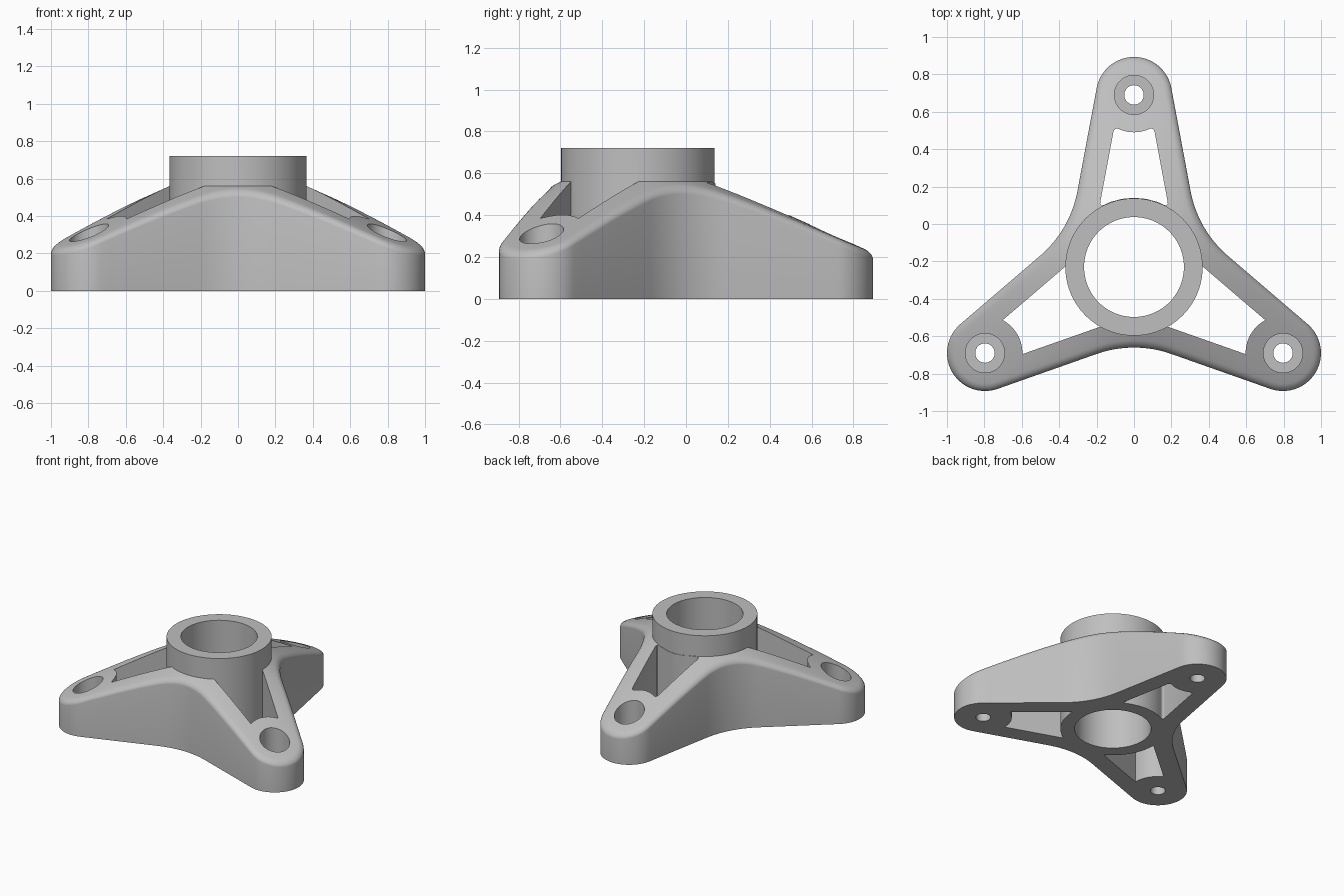
import bpy, bmesh, math
from mathutils import Matrix, Vector

cube = bpy.data.objects.get("Cube")
if cube:
    bpy.data.objects.remove(cube, do_unlink=True)

# Main dimensions
HUB_Y, REACH = -0.23, 0.92
HUB_R, BORE_R, HUB_TOP = 0.367, 0.267, 0.72
ARM_R, TIP_R, WEB_R = 0.372, 0.203, 0.6
WALL, BOSS_R, EDGE = 0.131, 0.2, 0.04
TAPER = math.asin((ARM_R - TIP_R) / REACH)
ARM_ANGLES = [math.radians(a) for a in (90, 210, 330)]
LEAN = math.pi / 2 - TAPER
NORMAL = Vector((math.cos(LEAN), math.sin(LEAN)))
ALONG = Vector((NORMAL.y, -NORMAL.x))

metal = bpy.data.materials.new("plain grey")
metal.use_nodes = True
GREY = (0.52, 0.52, 0.52, 1)
metal.diffuse_color = GREY
bsdf = metal.node_tree.nodes["Principled BSDF"]
bsdf.inputs["Base Color"].default_value = GREY
bsdf.inputs["Roughness"].default_value = 0.6


def polar(r, a):
    return Vector((r * math.cos(a), r * math.sin(a)))


def spin(p, a):
    return Matrix.Rotation(a, 2) @ p


def make_object(name, bm):
    bmesh.ops.recalc_face_normals(bm, faces=bm.faces)
    mesh = bpy.data.meshes.new(name)
    bm.to_mesh(mesh)
    bm.free()
    mesh.materials.append(metal)
    ob = bpy.data.objects.new(name, mesh)
    bpy.context.collection.objects.link(ob)
    return ob


def prism(name, points, z0, z1, rounding=0):
    bm = bmesh.new()
    low = [bm.verts.new((p.x, p.y, z0)) for p in points]
    face = bm.faces.new(low)
    moved = bmesh.ops.extrude_face_region(bm, geom=[face])["geom"]
    for v in moved:
        if isinstance(v, bmesh.types.BMVert):
            v.co.z = z1
    bmesh.ops.recalc_face_normals(bm, faces=bm.faces)
    if rounding:
        corners = [e for e in bm.edges
                   if abs(e.verts[0].co.z - e.verts[1].co.z) > 0.1
                   and e.calc_face_angle() > 0.8]
        bmesh.ops.bevel(bm, geom=corners, offset=rounding, segments=5,
                        profile=0.5, affect='EDGES')
    return make_object(name, bm)


def disc(center, r, n):
    return [center + polar(r, math.tau * i / n) for i in range(n)]


def combine(target, other, operation):
    mod = target.modifiers.new(operation.lower(), 'BOOLEAN')
    mod.object, mod.operation, mod.solver = other, operation, 'EXACT'
    bpy.context.view_layer.objects.active = target
    bpy.ops.object.modifier_apply(modifier=mod.name)
    bpy.data.objects.remove(other, do_unlink=True)


def half_arm(t):
    """Half outline from the web middle to the tip, moved inwards by t."""
    web = polar((ARM_R + WEB_R) / math.cos(math.pi / 3 - LEAN), math.pi / 3)
    tip = Vector((REACH, 0))
    pts = [web - polar(WEB_R + t, math.pi / 3 + (LEAN - math.pi / 3) * i / 8)
           for i in range(9)]
    start, end = pts[-1], tip + polar(TIP_R - t, LEAN)
    pts += [start.lerp(end, i / 12) for i in range(1, 12)]
    pts += [tip + polar(TIP_R - t, LEAN * (1 - i / 14)) for i in range(15)]
    return pts


def outline(t):
    upper = half_arm(t)
    lower = [Vector((p.x, -p.y)) for p in upper]
    arm = lower + upper[-2:0:-1]
    return [spin(p, a) for a in ARM_ANGLES for p in arm]


def slope(p):
    return 0.56 - 0.45 * (p.length - HUB_R)


# Body: three tapered arms under a conical top with a rounded rim
bm = bmesh.new()
layers = [(0, None)]
for i in range(7):
    a = math.pi / 2 * i / 6
    layers.append((EDGE * (1 - math.cos(a)), 0.75 * EDGE * (1 - math.sin(a))))
layers += [(t, 0) for t in (0.08, 0.13, 0.2)]
rings = []
for t, drop in layers:
    rings.append([bm.verts.new((p.x, p.y, 0 if drop is None else slope(p) - drop))
                  for p in outline(t)])
count = len(rings[0])
for a, b in zip(rings, rings[1:]):
    for i in range(count):
        j = (i + 1) % count
        bm.faces.new((a[i], a[j], b[j], b[i]))
bm.faces.new(rings[0])

# Close the top by stepping across each arm
top, per_arm = rings[-1], count // 3
for k in range(3):
    first, last = k * per_arm, (k + 1) * per_arm
    for i in range(per_arm // 2):
        quad = [top[first + i], top[first + i + 1],
                top[(last - i - 1) % count], top[(last - i) % count]]
        bm.faces.new(list(dict.fromkeys(quad)))
bm.faces.new([top[k * per_arm] for k in range(3)])
bracket = make_object("three_arm_bracket", bm)


def window(inner_r, steps):
    """Opening between the side rails, hub and bolt boss."""
    offset = ARM_R - WALL
    near = NORMAL * offset + ALONG * math.sqrt(inner_r ** 2 - offset ** 2)
    run = REACH * math.cos(TAPER) - math.sqrt(BOSS_R ** 2 - (TIP_R - WALL) ** 2)
    far = NORMAL * offset + ALONG * run
    a = math.atan2(near.y, near.x)
    b = math.atan2(far.y, REACH - far.x)
    pts = [polar(inner_r, -a + 2 * a * i / steps) for i in range(steps + 1)]
    for i in range(steps + 1):
        ang = b - 2 * b * i / steps
        pts.append(Vector((REACH - BOSS_R * math.cos(ang), BOSS_R * math.sin(ang))))
    return pts


# Arm windows: the back one has rounded corners
for k, a in enumerate(ARM_ANGLES):
    shape = window(0.370, 6) if k == 0 else window(0.30, 14)
    cutter = prism("window_cutter", [spin(p, a) for p in shape], -0.2, 1,
                   0.028 if k == 0 else 0)
    combine(bracket, cutter, 'DIFFERENCE')

# Hub tube and its bore
origin = Vector((0, 0))
combine(bracket, prism("hub", disc(origin, HUB_R, 96), 0, HUB_TOP), 'UNION')
combine(bracket, prism("bore", disc(origin, BORE_R, 96), -0.2, 1), 'DIFFERENCE')

# Bolt holes with flat-bottomed recesses
for a in ARM_ANGLES:
    c = polar(REACH, a)
    combine(bracket, prism("recess", disc(c, 0.105, 48), 0.11, 1), 'DIFFERENCE')
    combine(bracket, prism("bolt_hole", disc(c, 0.052, 32), -0.2, 1), 'DIFFERENCE')

bracket.location.y = HUB_Y
bpy.ops.object.select_all(action='DESELECT')
bracket.select_set(True)
bpy.context.view_layer.objects.active = bracket
bpy.ops.object.shade_smooth_by_angle(angle=math.radians(30))
